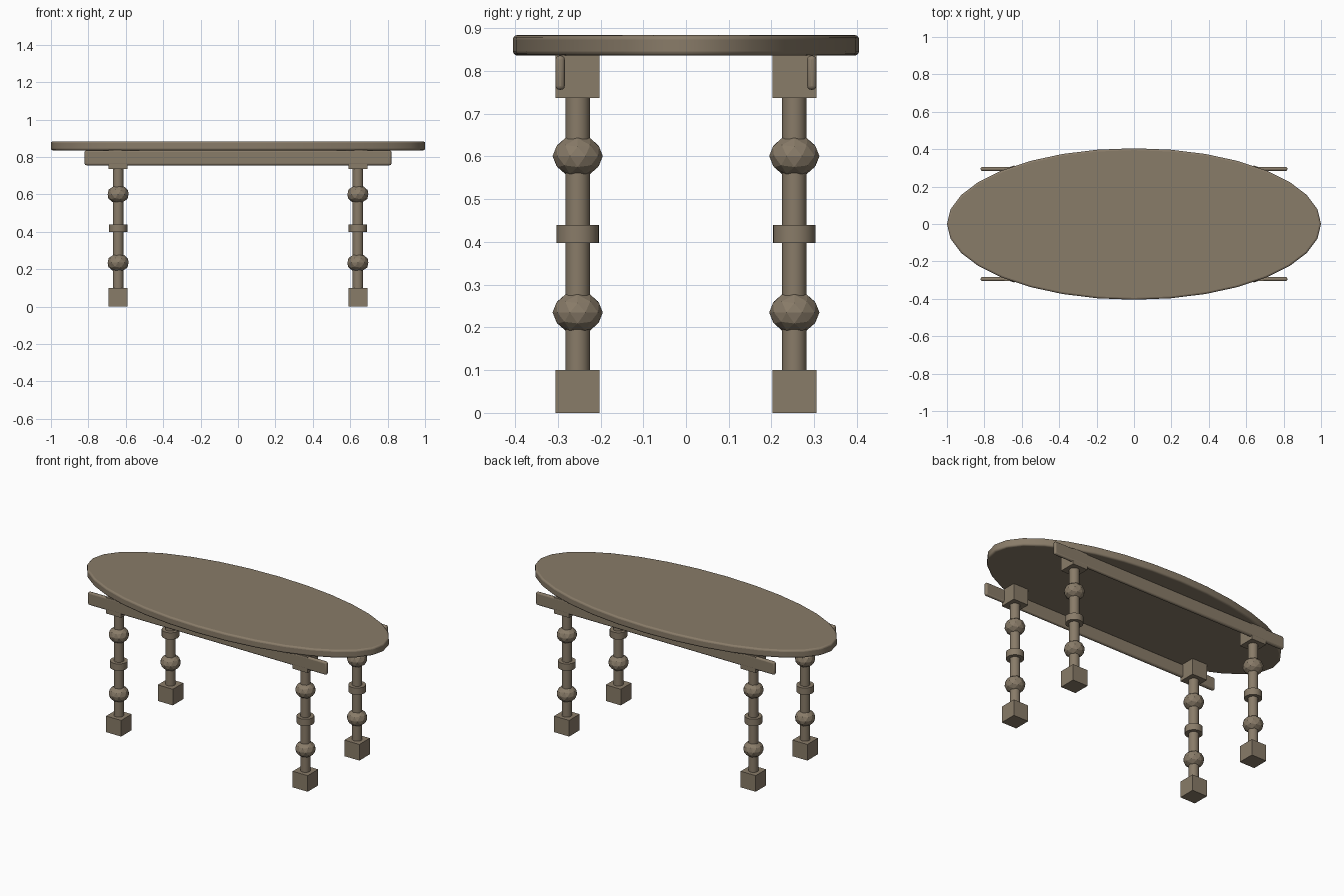
import bpy, math

if "Cube" in bpy.data.objects:
    bpy.data.objects.remove(bpy.data.objects["Cube"])

wood = bpy.data.materials.new("brown wood")
wood.diffuse_color = (0.25, 0.2, 0.14, 1)
wood.use_nodes = True
wood.node_tree.nodes["Principled BSDF"].inputs["Base Color"].default_value = wood.diffuse_color


def finish(name, scale=(1, 1, 1), bevel=0, smooth=True):
    ob = bpy.context.object
    ob.name = name
    ob.scale = scale
    bpy.ops.object.transform_apply(location=False, rotation=False, scale=True)
    ob.data.materials.append(wood)
    if smooth:
        bpy.ops.object.shade_smooth_by_angle(angle=math.radians(35))
    if bevel:
        m = ob.modifiers.new("rounded edges", 'BEVEL')
        m.width = bevel
        m.segments = 3
        m.limit_method = 'ANGLE'
        m.angle_limit = math.radians(40)
    return ob


def box(name, loc, size, bevel=0):
    bpy.ops.mesh.primitive_cube_add(size=1, location=loc)
    return finish(name, size, bevel, smooth=bevel > 0)


def cylinder(name, loc, r, h):
    bpy.ops.mesh.primitive_cylinder_add(vertices=32, radius=r, depth=h, location=loc)
    return finish(name)


# oval top
bpy.ops.mesh.primitive_cylinder_add(vertices=32, radius=1, depth=1, location=(0, 0, 0.86))
finish("table_top", (1.0, 0.405, 0.048), 0.01)

# turned legs
for sx, side in ((-1, "left"), (1, "right")):
    for sy, end in ((-1, "front"), (1, "back")):
        x, y, n = sx * 0.641, sy * 0.2535, f"{end}_{side}_leg"
        box(n + "_foot", (x, y, 0.05), (0.103, 0.103, 0.1))
        box(n + "_top_block", (x, y, 0.787), (0.103, 0.103, 0.1))
        cylinder(n + "_shaft", (x, y, 0.42), 0.0285, 0.68)
        cylinder(n + "_ring", (x, y, 0.419), 0.0495, 0.042)
        for z, part in ((0.235, "lower"), (0.601, "upper")):
            bpy.ops.mesh.primitive_ico_sphere_add(subdivisions=2, radius=1, location=(x, y, z))
            finish(f"{n}_{part}_ball", (0.0588, 0.0588, 0.049), smooth=False)

# long rails under the top
for sy, end in ((-1, "front"), (1, "back")):
    box(end + "_rail", (0, sy * 0.2945, 0.796), (1.64, 0.022, 0.08), 0.0095)
